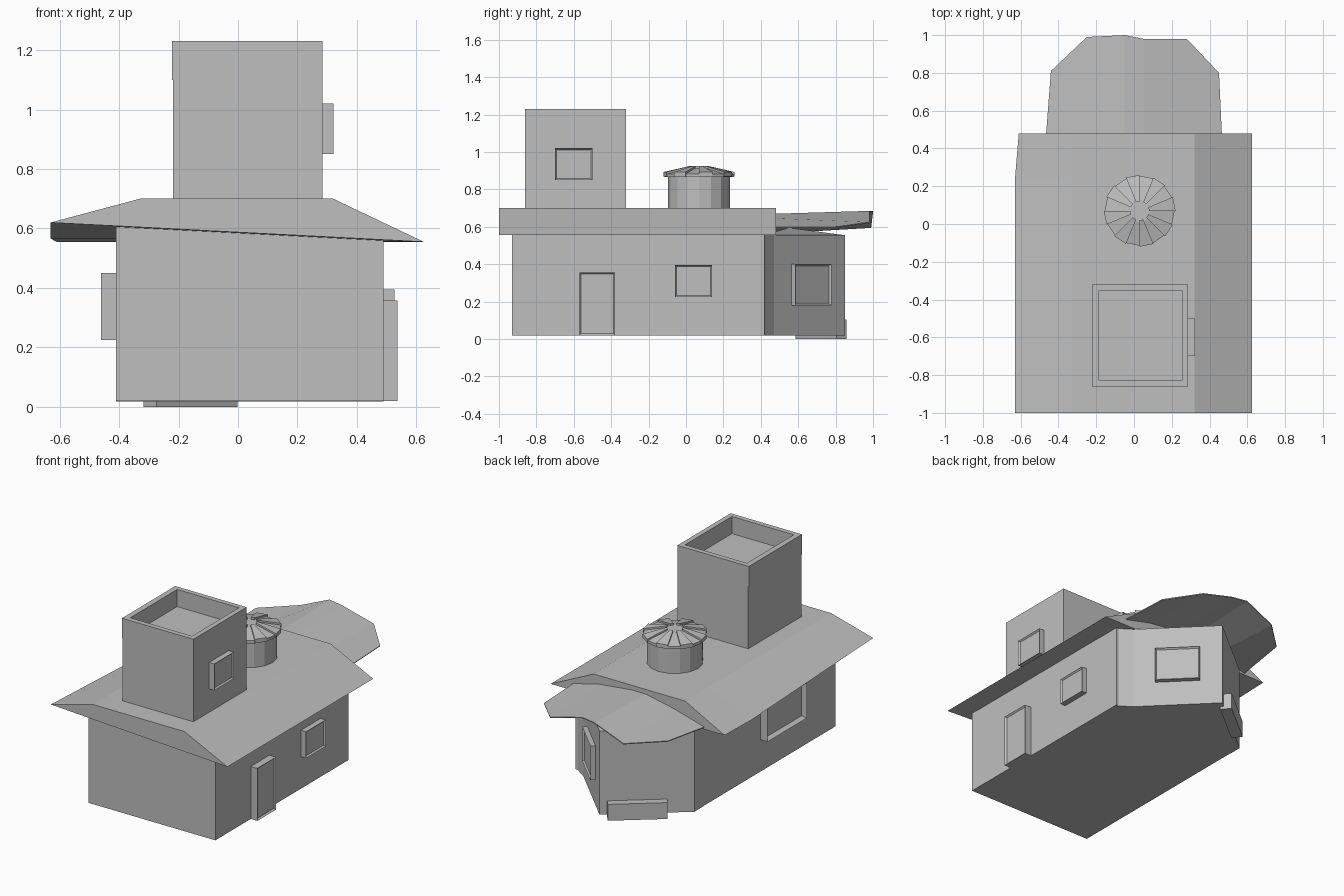
import bpy
import bmesh
from math import sin, cos, pi, atan2
from mathutils import Matrix, Vector

cube = bpy.data.objects.get("Cube")
if cube:
    bpy.data.objects.remove(cube, do_unlink=True)

# Single plain colour
grey = bpy.data.materials.new("plain_grey")
grey.use_nodes = True
tone = (0.52, 0.52, 0.52, 1)
grey.diffuse_color = tone
grey.node_tree.nodes["Principled BSDF"].inputs["Base Color"].default_value = tone


def finish(name, bm):
    bmesh.ops.recalc_face_normals(bm, faces=bm.faces)
    mesh = bpy.data.meshes.new(name)
    bm.to_mesh(mesh)
    bm.free()
    mesh.materials.append(grey)
    obj = bpy.data.objects.new(name, mesh)
    bpy.context.collection.objects.link(obj)
    return obj


def loft(bm, rings):
    """Closed solid through rings that share a point count."""
    rows = [[bm.verts.new(p) for p in ring] for ring in rings]
    n = len(rows[0])
    for a, b in zip(rows, rows[1:]):
        for i in range(n):
            j = (i + 1) % n
            bm.faces.new((a[i], a[j], b[j], b[i]))
    bm.faces.new(rows[0])
    bm.faces.new(rows[-1])


def prism(name, outline, z0, z1):
    bm = bmesh.new()
    loft(bm, [[(x, y, z) for x, y in outline] for z in (z0, z1)])
    return finish(name, bm)


def rect(x0, x1, y0, y1):
    return [(x0, y0), (x1, y0), (x1, y1), (x0, y1)]


def wall_box(name, centre, normal, width, z0, z1, depth, rim=0.012, recess=0.01):
    """Box on a wall; its outer face is an inset, recessed panel."""
    bm = bmesh.new()
    bmesh.ops.create_cube(bm, size=1)
    bmesh.ops.scale(bm, vec=(depth + 0.02, width, z1 - z0), verts=bm.verts)
    bmesh.ops.translate(bm, vec=(depth / 2 - 0.01, 0, (z0 + z1) / 2), verts=bm.verts)
    if rim:
        bm.faces.ensure_lookup_table()
        outer = max(bm.faces, key=lambda f: f.calc_center_median().x)
        bmesh.ops.inset_individual(bm, faces=[outer], thickness=rim)
        bmesh.ops.translate(bm, vec=(-recess, 0, 0), verts=outer.verts)
    turn = Matrix.Rotation(atan2(normal[1], normal[0]), 4, "Z")
    bm.transform(Matrix.Translation((centre[0], centre[1], 0)) @ turn)
    return finish(name, bm)


# House walls and the pointed rear bay
prism("house_walls", rect(-0.41, 0.49, -0.93, 0.42), 0.02, 0.61)
bay = [(0.49, 0.41), (0.40, 0.47), (0.02, 0.85), (-0.41, 0.50), (-0.41, 0.41)]
prism("rear_bay", bay, 0.018, 0.555)
bm = bmesh.new()
base = [bm.verts.new((x, y, 0.555)) for x, y in bay]
peak = bm.verts.new((0.05, 0.55, 0.595))
for i, v in enumerate(base):
    bm.faces.new((v, base[(i + 1) % len(base)], peak))
bm.faces.new(base)
finish("bay_cap", bm)

# Main roof: flat crown, with one eave sinking toward the back
bm = bmesh.new()
loft(bm, [[(xe, y, ze), (-0.33, y, 0.70), (0.32, y, 0.70), (0.625, y, 0.555)]
          for y, xe, ze in ((-1, -0.63, 0.62), (0.24, -0.63, 0.566), (0.48, -0.61, 0.555))])
finish("main_roof", bm)

# Rear canopy: thin arched shell
front = [(-0.465, 0.48, 0.57), (-0.25, 0.48, 0.63), (-0.05, 0.48, 0.67),
         (0.05, 0.48, 0.67), (0.28, 0.48, 0.645), (0.465, 0.48, 0.60)]
rear = [(-0.44, 0.81, 0.60), (-0.25, 0.99, 0.60), (-0.05, 1.0, 0.685),
        (0.05, 0.98, 0.685), (0.28, 0.98, 0.625), (0.45, 0.80, 0.60)]
bm = bmesh.new()
a, b = ([bm.verts.new(p) for p in row] for row in (front, rear))
for i in range(len(a) - 1):
    bm.faces.new((a[i], a[i + 1], b[i + 1], b[i]))
canopy = finish("rear_canopy", bm)
shell = canopy.modifiers.new("thickness", "SOLIDIFY")
shell.thickness = 0.006

# Square tower with a sunken top
bm = bmesh.new()
loft(bm, [[(x, y, z) for x, y in rect(-0.218 - g, 0.285 - i, -0.86 + i, -0.32 - i)]
          for z, g, i in ((0.68, 0, 0), (1.10, 0, 0), (1.10, 0.004, 0),
                          (1.23, 0.004, 0), (1.23, -0.032, 0.032), (1.12, -0.032, 0.032))])
finish("tower", bm)

# Round turret and its cap with alternating raised ribs
sides = 16
cx, cy = 0.03, 0.07


def circle(r, z, start=0, count=sides):
    return [(cx + r * cos(2 * pi * (i + start) / sides),
             cy + r * sin(2 * pi * (i + start) / sides), z) for i in range(count)]


bm = bmesh.new()
loft(bm, [circle(0.165, 0.69), circle(0.165, 0.87)])
finish("turret", bm)
bm = bmesh.new()
loft(bm, [circle(0.185, 0.865), circle(0.185, 0.883), circle(0.06, 0.912)])
finish("turret_cap", bm)
bm = bmesh.new()
for k in range(0, sides, 2):
    low = circle(0.05, 0.90, k, 2) + circle(0.19, 0.868, k, 2)[::-1]
    high = circle(0.05, 0.925, k, 2) + circle(0.19, 0.893, k, 2)[::-1]
    loft(bm, [low, high])
finish("cap_ribs", bm)

# Door, windows and rear step
wall_box("side_door", (0.49, -0.475), (1, 0), 0.19, 0.02, 0.357, 0.047)
wall_box("side_window", (0.49, 0.04), (1, 0), 0.20, 0.225, 0.395, 0.037)
wall_box("tower_window", (0.285, -0.60), (1, 0), 0.20, 0.85, 1.02, 0.037)
wall_box("large_window", (-0.41, -0.37), (-1, 0), 0.40, 0.225, 0.45, 0.05, 0.015, 0.03)
wall_box("bay_window", (0.21, 0.66), (1, 1), 0.27, 0.18, 0.40, 0.03)
wall_box("rear_step", (-0.15, 0.71), (-0.63, 0.776), 0.35, 0.0, 0.105, 0.05, 0)
